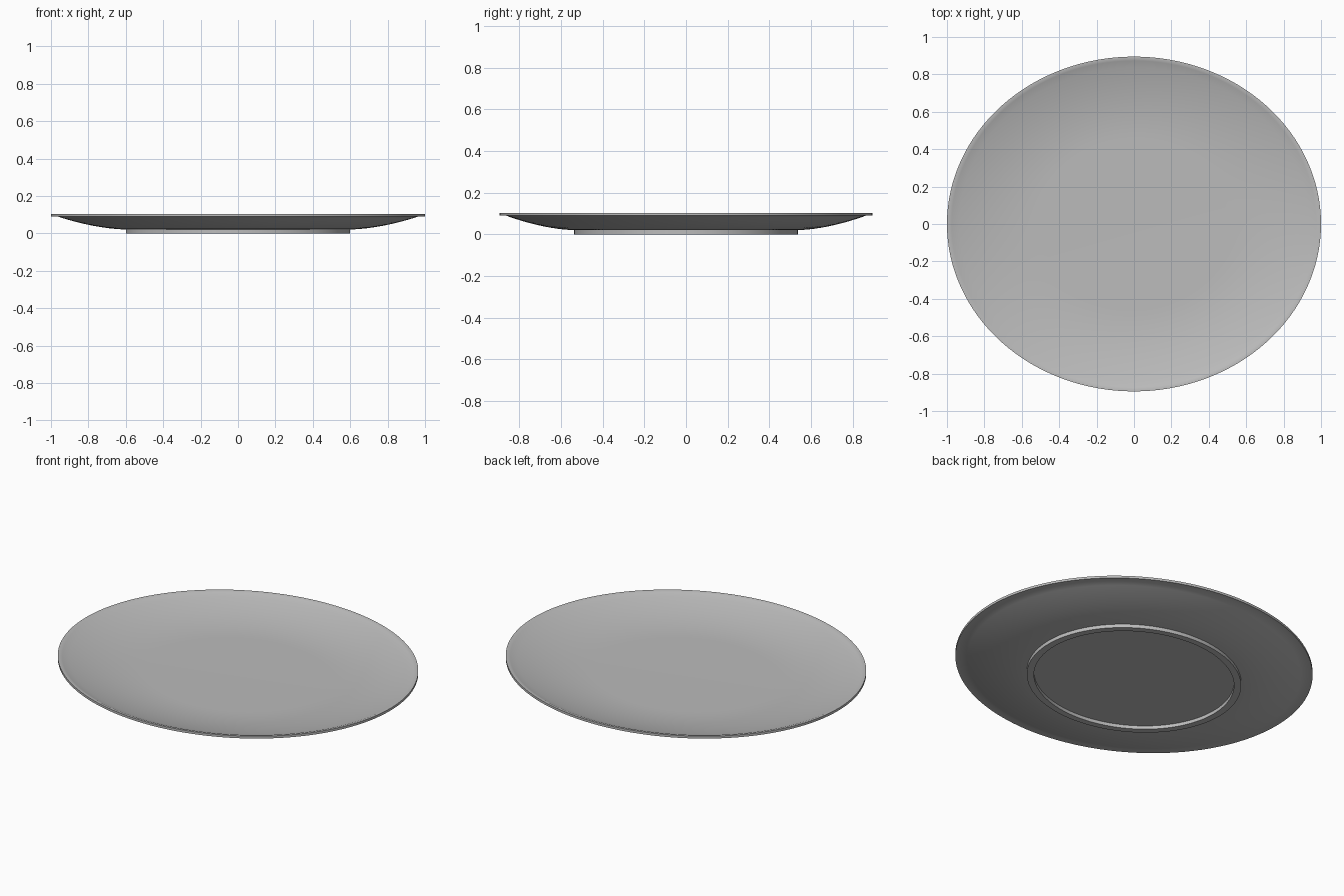
import bpy, bmesh, math

cube = bpy.data.objects.get("Cube")
if cube:
    bpy.data.objects.remove(cube, do_unlink=True)

SEGMENTS = 128
DEPTH_RATIO = 0.895  # oval: y radius relative to x radius

# Single glaze colour
glaze = bpy.data.materials.new("grey_glaze")
glaze.use_nodes = True
colour = (0.5, 0.5, 0.5, 1)
glaze.diffuse_color = colour
glaze.node_tree.nodes["Principled BSDF"].inputs["Base Color"].default_value = colour


def curve(r0, z0, r1, z1, power, steps=12):
    """Points rising from (r0, z0) to (r1, z1), flat at the start."""
    return [(r0 + (r1 - r0) * i / steps, z0 + (z1 - z0) * (i / steps) ** power)
            for i in range(steps + 1)]


def lathe(name, profile):
    """Spin a radius/height profile into an oval solid."""
    bm = bmesh.new()
    verts = [bm.verts.new((r, 0, z)) for r, z in profile]
    edges = [bm.edges.new(pair) for pair in zip(verts, verts[1:])]
    bmesh.ops.spin(bm, geom=verts + edges, cent=(0, 0, 0), axis=(0, 0, 1),
                   angle=math.tau, steps=SEGMENTS)
    bmesh.ops.remove_doubles(bm, verts=bm.verts, dist=0.0001)
    bmesh.ops.scale(bm, vec=(1, DEPTH_RATIO, 1), verts=bm.verts)
    bmesh.ops.recalc_face_normals(bm, faces=bm.faces)
    mesh = bpy.data.meshes.new(name)
    bm.to_mesh(mesh)
    bm.free()
    mesh.materials.append(glaze)
    obj = bpy.data.objects.new(name, mesh)
    bpy.context.collection.objects.link(obj)
    bpy.context.view_layer.objects.active = obj
    obj.select_set(True)
    bpy.ops.object.shade_smooth_by_angle(angle=math.radians(30))
    obj.select_set(False)
    return obj


# Underside with foot ring, flat rim edge, then the dished upper face
underside = [(0, 0.02), (0.56, 0.02), (0.56, 0), (0.6, 0)]
underside += curve(0.6, 0.021, 0.965, 0.09, 1.7)
rim = [(1, 0.09), (1, 0.104), (0.985, 0.104)]
dish = curve(0.5, 0.034, 0.975, 0.1, 2)[::-1] + [(0, 0.034)]
lathe("plate", underside + rim + dish)
